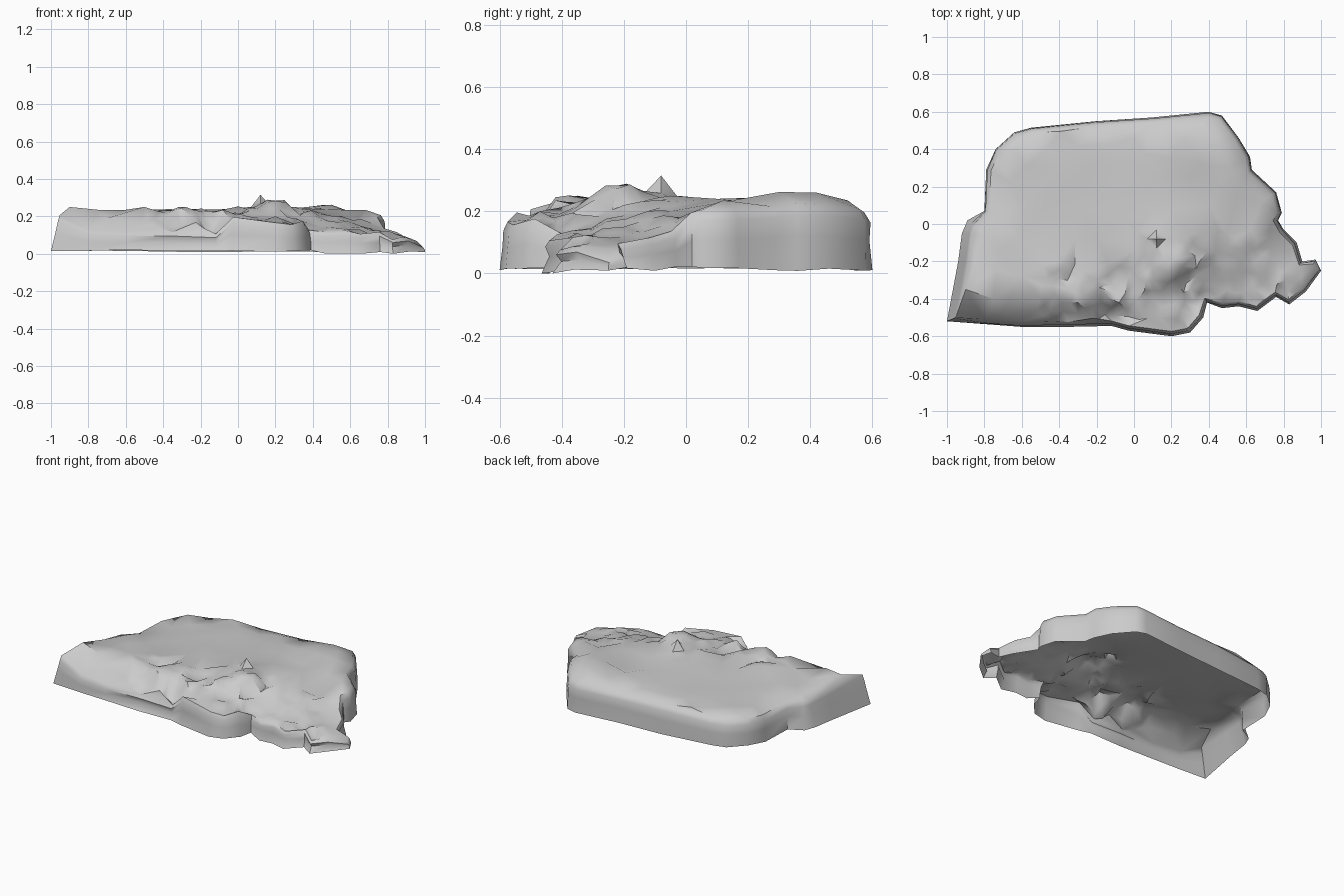
import bpy, bmesh, random
from mathutils import Vector
from mathutils.geometry import delaunay_2d_cdt

if "Cube" in bpy.data.objects:
    bpy.data.objects.remove(bpy.data.objects["Cube"])

random.seed(11)

# Footprint, counter-clockwise from the front left corner: x, y, wall height
OUTLINE = [
    (-1, -.52, .2), (-.8, -.535, .12), (-.6, -.55, .11), (-.35, -.55, .11),
    (-.12, -.545, .1), (-.03, -.57, .19), (.2, -.6, .16), (.3, -.58, .15),
    (.37, -.5, .17), (.39, -.42, .12), (.47, -.45, .11), (.56, -.44, .12),
    (.66, -.465, .1), (.76, -.39, .11), (.83, -.43, .07), (.92, -.36, .08),
    (1, -.25, .04), (.97, -.19, .06), (.9, -.2, .09), (.87, -.1, .11),
    (.8, -.03, .13), (.77, .02, .19), (.79, .06, .2), (.76, .17, .2),
    (.63, .29, .21), (.62, .36, .22), (.56, .46, .215), (.47, .58, .2),
    (.4, .6, .19), (.1, .57, .19), (-.2, .55, .19), (-.55, .515, .18),
    (-.64, .49, .18), (-.74, .4, .18), (-.79, .29, .18), (-.8, .07, .18),
    (-.89, .02, .18), (-.92, -.05, .18), (-.94, -.2, .19)]

# Smooth slab top: control heights
PLATEAU = [
    (-.65, .4, .215), (-.6, .1, .212), (-.3, .42, .225), (0, .46, .225),
    (-.3, .1, .22), (0, .15, .23), (.2, .35, .235), (.35, .52, .235),
    (.45, .42, .26), (.5, .3, .262), (.37, .32, .25), (.28, .25, .2),
    (.55, .15, .235), (.68, .12, .235), (.4, .1, .24), (.2, .08, .24),
    (-.9, -.35, .25), (-.85, -.2, .225), (-.8, -.05, .21),
    (-.75, -.4, .235), (-.6, -.28, .235), (-.5, -.15, .222)]

# Broken front and right side: control heights
RUBBLE = [
    (-.7, -.47, .19), (-.52, -.46, .17), (-.5, -.39, .25), (-.3, -.42, .245),
    (-.08, -.42, .235), (-.1, -.49, .12), (-.3, -.48, .15), (-.2, -.25, .24),
    (0, -.32, .2), (-.2, -.08, .235), (0, -.1, .24), (.2, -.2, .283),
    (.1, -.3, .24), (.05, -.47, .2), (.2, -.47, .2), (.3, -.35, .19),
    (.35, -.2, .22), (.3, -.05, .25), (.5, -.05, .2), (.5, -.2, .17),
    (.5, -.35, .14), (.65, -.2, .15), (.65, -.35, .13), (.66, -.02, .18),
    (.78, -.27, .11), (.9, -.28, .09)]

# Small upright stone, ringed so that it stays narrow
SPIKE = [(.12, -.08, .315), (.07, -.08, .25), (.17, -.08, .258),
         (.12, -.03, .25), (.12, -.13, .262)]


def make_ring(push, height):
    """Copy of the footprint moved inward, with a height per corner."""
    ring = []
    n = len(OUTLINE)
    for i, (x, y, z) in enumerate(OUTLINE):
        a, b = Vector(OUTLINE[i - 1][:2]), Vector(OUTLINE[(i + 1) % n][:2])
        t = (b - a).normalized()
        d = push(x, y)
        ring.append(Vector((x - t.y * d, y + t.x * d, height(x, y, z))))
    return ring


def blended_height(x, y, controls):
    total = weight = 0
    for c in controls:
        w = 1 / (((c.x - x) ** 2 + (c.y - y) ** 2) ** 2 + 1e-6)
        total += w * c.z
        weight += w
    return total / weight


def is_rough(x, y):
    return (y < -.03 and x > 0) or (y < -.2 and x > -.5)


# Wall rings: rubble side is uneven, the rest has a rounded upper edge
base = make_ring(lambda x, y: 0, lambda x, y, z: 0 if x > .4 and y < -.4 else random.uniform(.008, .022))
middle = make_ring(
    lambda x, y: random.uniform(0, .03) if is_rough(x, y) else (.025 if x < -.82 else random.uniform(0, .01)),
    lambda x, y, z: z * .55)
shoulder = make_ring(
    lambda x, y: .012 if is_rough(x, y) else (.04 if x < -.82 else .006),
    lambda x, y, z: z * .86)
rim = make_ring(lambda x, y: .05 if x < -.82 else .026, lambda x, y, z: z + .006)

# Top points: rim, controls, then scattered facets stepped by stone
controls = rim + [Vector(p) for p in PLATEAU + RUBBLE]
points = controls + [Vector(p) for p in SPIKE]
stones = [Vector((random.uniform(-.5, .95), random.uniform(-.5, 0), random.uniform(-.018, .014)))
          for _ in range(40)]
for _ in range(6000):
    x, y = random.uniform(-.85, .95), random.uniform(-.52, .5)
    rough = is_rough(x, y)
    gap = .038 if rough else .11
    if all((p.x - x) ** 2 + (p.y - y) ** 2 > gap ** 2 for p in points):
        z = blended_height(x, y, controls)
        if rough:
            s = min(stones, key=lambda s: (s.x - x) ** 2 + (s.y - y) ** 2)
            z += s.z + random.uniform(-.004, .004)
        else:
            z += random.uniform(-.003, .003)
        points.append(Vector((x, y, z)))

n = len(rim)
flat = [p.to_2d() for p in points]
out, _, tris, source, _, _ = delaunay_2d_cdt(
    flat, [(i, (i + 1) % n) for i in range(n)], [], 1, 1e-5)

# Join top sheet and walls into a shell open underneath
bm = bmesh.new()
top = []
lookup = {}
for i, p in enumerate(out):
    z = points[source[i][0]].z if source[i] else blended_height(p.x, p.y, controls)
    v = bm.verts.new((p.x, p.y, z))
    top.append(v)
    for s in source[i]:
        lookup[s] = v
for t in tris:
    bm.faces.new([top[i] for i in t])

rings = [[bm.verts.new(p) for p in ring] for ring in (base, middle, shoulder)]
rings.append([lookup[i] for i in range(n)])
for low, high in zip(rings, rings[1:]):
    for i in range(n):
        j = (i + 1) % n
        bm.faces.new((low[i], low[j], high[j], high[i]))
bmesh.ops.delete(bm, geom=[v for v in bm.verts if not v.link_faces], context='VERTS')

mesh = bpy.data.meshes.new("rock_slab")
bm.to_mesh(mesh)
bm.free()
rock = bpy.data.objects.new("rock_slab", mesh)
bpy.context.collection.objects.link(rock)
bpy.context.view_layer.objects.active = rock
rock.select_set(True)
bpy.ops.object.shade_smooth_by_angle(angle=0.8)
